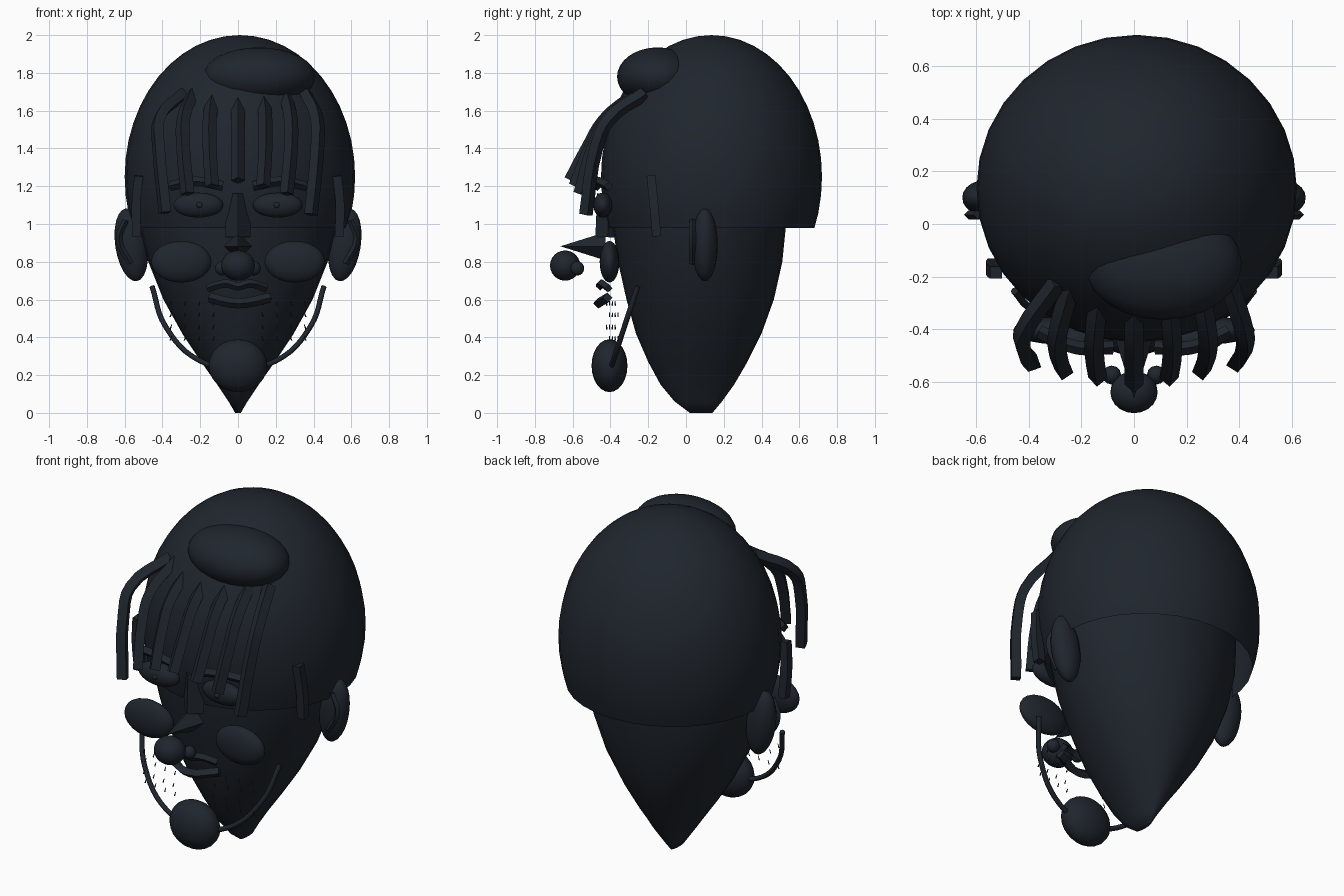
import bpy, bmesh, math
from mathutils import Matrix, Vector

if "Cube" in bpy.data.objects:
    bpy.data.objects.remove(bpy.data.objects["Cube"])

mat = bpy.data.materials.new("dark_slate")
mat.diffuse_color = (0.014, 0.019, 0.027, 1)
mat.use_nodes = True
mat.node_tree.nodes["Principled BSDF"].inputs["Base Color"].default_value = mat.diffuse_color


def finish(name, bm, smooth=True):
    bmesh.ops.recalc_face_normals(bm, faces=bm.faces)
    me = bpy.data.meshes.new(name)
    bm.to_mesh(me)
    bm.free()
    for p in me.polygons:
        p.use_smooth = smooth
    me.materials.append(mat)
    ob = bpy.data.objects.new(name, me)
    bpy.context.collection.objects.link(ob)
    return ob


def ball(name, loc, radii, tilt=0, segs=20, rings=12, cut=None):
    bm = bmesh.new()
    m = Matrix.Translation(loc) @ Matrix.Rotation(tilt, 4, 'Y') @ Matrix.Diagonal((*radii, 1))
    bmesh.ops.create_uvsphere(bm, u_segments=segs, v_segments=rings, radius=1, matrix=m)
    if cut is not None:
        bmesh.ops.bisect_plane(bm, geom=bm.verts[:] + bm.edges[:] + bm.faces[:],
                               plane_co=(0, 0, cut), plane_no=(0, 0, 1), clear_inner=True)
    return finish(name, bm)


def tube(name, pts, r, round_level=0, res=4):
    cu = bpy.data.curves.new(name, 'CURVE')
    cu.dimensions = '3D'
    cu.bevel_depth, cu.bevel_resolution, cu.resolution_u = r, round_level, res
    cu.use_fill_caps = True
    sp = cu.splines.new('BEZIER')
    sp.bezier_points.add(len(pts) - 1)
    for bp, p in zip(sp.bezier_points, pts):
        bp.co = p
        bp.handle_left_type = bp.handle_right_type = 'AUTO'
    cu.materials.append(mat)
    ob = bpy.data.objects.new(name, cu)
    bpy.context.collection.objects.link(ob)
    bpy.ops.object.select_all(action='DESELECT')
    bpy.context.view_layer.objects.active = ob
    ob.select_set(True)
    bpy.ops.object.convert(target='MESH')
    bpy.ops.object.shade_smooth_by_angle(angle=math.radians(50))
    return ob


# egg-shaped head lofted from rings: z, half width, front y, back y
rings = [(0.0, 0.015, 0.02, 0.14), (0.06, 0.05, -0.06, 0.19), (0.15, 0.11, -0.135, 0.255),
         (0.27, 0.195, -0.20, 0.325), (0.42, 0.295, -0.265, 0.40), (0.6, 0.395, -0.315, 0.465),
         (0.8, 0.475, -0.36, 0.51), (1.0, 0.525, -0.39, 0.53), (1.25, 0.54, -0.40, 0.53),
         (1.5, 0.48, -0.33, 0.47), (1.7, 0.35, -0.2, 0.36), (1.85, 0.15, 0.0, 0.2)]
bm = bmesh.new()
N = 32
loops = []
for z, w, f, b in rings:
    loops.append([bm.verts.new((w * math.cos(2 * math.pi * i / N),
                                (f + b) / 2 + (b - f) / 2 * math.sin(2 * math.pi * i / N), z))
                  for i in range(N)])
for a, b in zip(loops, loops[1:]):
    for i in range(N):
        j = (i + 1) % N
        bm.faces.new((a[i], a[j], b[j], b[i]))
bm.faces.new(loops[0])
bm.faces.new(loops[-1])
finish("head", bm)

# hair: open cap and raised tuft
ball("hair_cap", (0.01, 0.135, 1.25), (0.61, 0.585, 0.75), segs=32, rings=24, cut=0.98)
ball("hair_tuft", (0.11, -0.15, 1.78), (0.3, 0.215, 0.155), segs=24, rings=16)

# fringe strands: mid x, root x, tip y, tip z
for i, (x, rx, ty, tz) in enumerate([(-0.42, -0.29, -0.53, 1.06), (-0.29, -0.24, -0.56, 1.16),
                                     (-0.15, -0.13, -0.585, 1.2), (0.0, 0.0, -0.61, 1.23),
                                     (0.145, 0.13, -0.585, 1.2), (0.28, 0.25, -0.56, 1.16),
                                     (0.42, 0.36, -0.53, 1.05)]):
    k = 1 - abs(x) / 0.42
    tube("fringe_strand_%d" % i,
         [(rx, -0.22 - 0.04 * k, 1.69), (x, -0.41 - 0.02 * k, 1.55),
          (x, -0.475 - 0.045 * k, 1.4), (x * 0.92, ty, tz)], 0.037)

# paired parts
for s, side in ((-1, "left"), (1, "right")):
    ball("ear_" + side, (s * 0.565, 0.1, 0.89), (0.085, 0.068, 0.195), s * 0.15)
    tube("ear_ridge_" + side, [(s * 0.595, 0.035, 1.02), (s * 0.63, 0.035, 0.92),
                               (s * 0.57, 0.035, 0.79)], 0.017)
    tube("sideburn_" + side, [(s * 0.525, -0.185, 1.255), (s * 0.54, -0.17, 1.1),
                              (s * 0.535, -0.155, 0.935)], 0.033)
    ball("eye_" + side, (s * 0.21, -0.44, 1.1), (0.132, 0.05, 0.066))
    ball("pupil_" + side, (s * 0.205, -0.487, 1.1), (0.017, 0.012, 0.015), segs=12, rings=8)
    tube("eyebrow_" + side, [(s * 0.08, -0.47, 1.2), (s * 0.22, -0.47, 1.225),
                             (s * 0.36, -0.41, 1.2)], 0.026)
    ball("cheek_" + side, (s * 0.3, -0.405, 0.8), (0.16, 0.052, 0.11))
    ball("nostril_" + side, (s * 0.085, -0.575, 0.765), (0.036, 0.036, 0.038), segs=12, rings=8)
    # stubble flecks
    bm = bmesh.new()
    for row, z in enumerate((0.58, 0.52, 0.455, 0.395)):
        for c in range(4):
            x = s * (0.13 + 0.075 * c)
            y = -0.42 + 0.015 * (c + row % 2)
            bmesh.ops.create_cone(bm, cap_ends=True, segments=4, radius1=0.004, radius2=0.002,
                                  depth=0.025, matrix=Matrix.Translation((x, y, z))
                                  @ Matrix.Rotation(s * -0.3, 4, 'Y'))
    finish("stubble_" + side, bm, False)

# nose: bridge, pointed cone, round tip, under-nose curve
tube("nose_bridge", [(0, -0.405, 1.16), (0, -0.415, 0.93)], 0.065)
bm = bmesh.new()
bmesh.ops.create_cone(bm, cap_ends=True, segments=4, radius1=0.075, radius2=0, depth=0.24,
                      matrix=Matrix.Translation((0, -0.545, 0.882)) @ Matrix.Rotation(math.pi / 2, 4, 'X'))
finish("nose_cone", bm, False)
ball("nose_tip", (0, -0.64, 0.78), (0.09, 0.08, 0.08))

# lips
tube("upper_lip", [(-0.16, -0.41, 0.66), (-0.06, -0.45, 0.685), (0, -0.455, 0.67),
                   (0.06, -0.45, 0.685), (0.15, -0.41, 0.66)], 0.022)
tube("lower_lip", [(-0.15, -0.415, 0.61), (0, -0.465, 0.58), (0.17, -0.415, 0.61)], 0.027)

# chin and jaw line
ball("chin", (0, -0.405, 0.25), (0.155, 0.095, 0.14))
jaw = [(0.455, -0.255, 0.67), (0.385, -0.325, 0.46), (0.2, -0.385, 0.275)]
tube("jaw_line", [(-x, y, z) for x, y, z in jaw] + [(0, -0.4, 0.24)] + jaw[::-1], 0.014, 2, 6)
